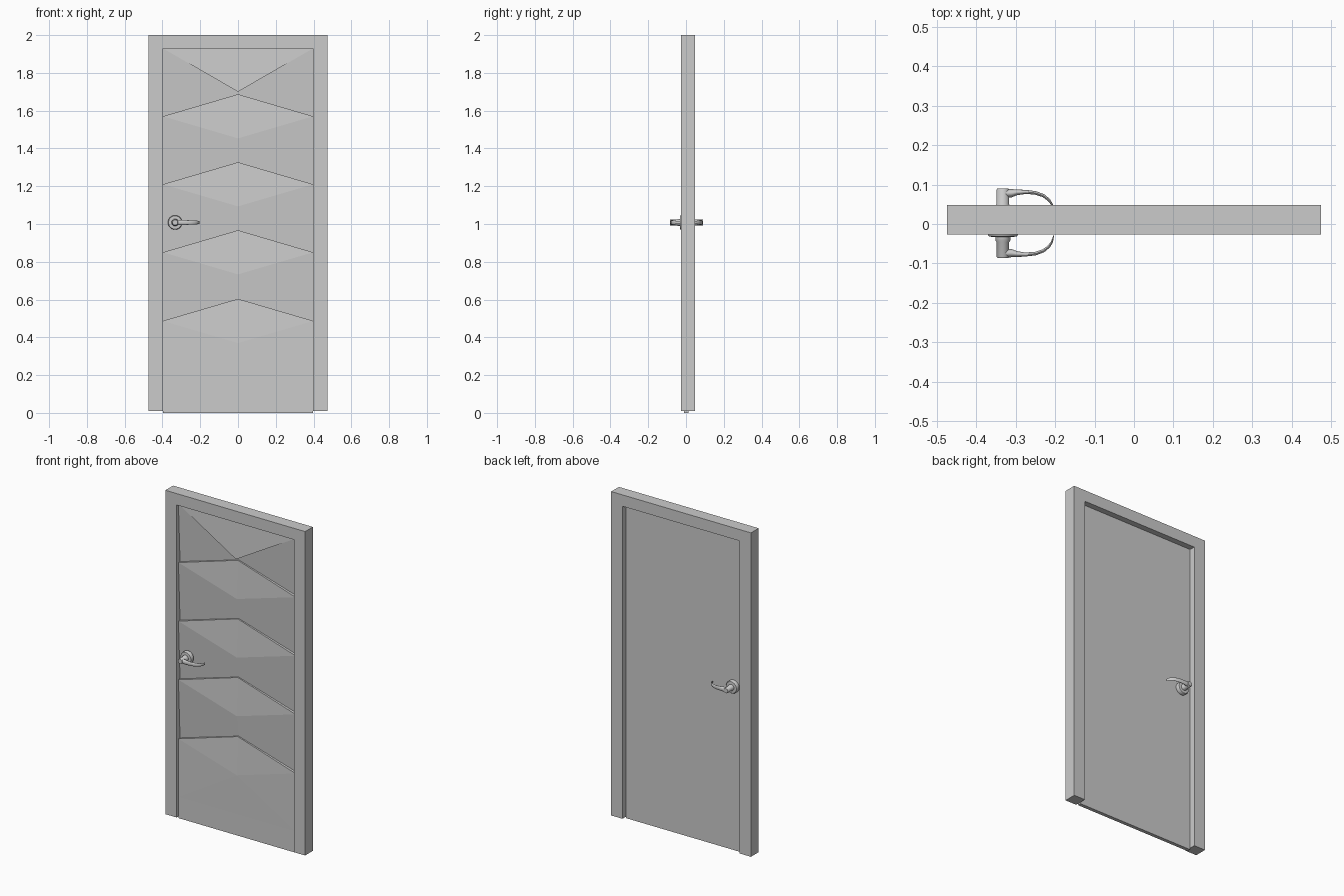
import bpy, bmesh, math
from mathutils import Vector

if "Cube" in bpy.data.objects:
    bpy.data.objects.remove(bpy.data.objects["Cube"])


def finish(bm, name, smooth=False):
    bmesh.ops.remove_doubles(bm, verts=bm.verts, dist=1e-5)
    bmesh.ops.recalc_face_normals(bm, faces=bm.faces)
    me = bpy.data.meshes.new(name)
    bm.to_mesh(me)
    bm.free()
    ob = bpy.data.objects.new(name, me)
    bpy.context.collection.objects.link(ob)
    if smooth:
        bpy.ops.object.select_all(action='DESELECT')
        ob.select_set(True)
        bpy.context.view_layer.objects.active = ob
        bpy.ops.object.shade_smooth_by_angle(angle=math.radians(40))
    return ob


def face(bm, *pts):
    return bm.faces.new([bm.verts.new(p) for p in pts])


# Door frame: U-shaped outline extruded in depth
bm = bmesh.new()
outline = [(-.475, .01), (-.475, 2), (.475, 2), (.475, .01),
           (.398, .01), (.398, 1.93), (-.398, 1.93), (-.398, .01)]
f = face(bm, *[(x, -.027, z) for x, z in outline])
ext = bmesh.ops.extrude_face_region(bm, geom=[f], use_keep_orig=True)
bmesh.ops.translate(bm, vec=(0, .075, 0),
                    verts=[g for g in ext['geom'] if isinstance(g, bmesh.types.BMVert)])
finish(bm, "door_frame")

# Door leaf: faceted front with stepped diamonds, plain back
W, HALF = .398, .117
FLUSH, DEEP, BACK = -.010, .006, .012
TOP, RAIL = 1.93, .13
centres = [1.57, 1.21, .85, .487]
bm = bmesh.new()
for zc in centres:
    face(bm, (-W, FLUSH, zc), (0, FLUSH - .002, zc - HALF), (0, -.002, zc + HALF))
    face(bm, (W, FLUSH, zc), (0, FLUSH - .002, zc - HALF), (0, -.002, zc + HALF))
apex = (0, -.02, 1.70)
face(bm, (-W, FLUSH, TOP), apex, (W, FLUSH, TOP))
low = (0, FLUSH - .002, centres[-1] - HALF)
face(bm, (-W, FLUSH, RAIL), (W, FLUSH, RAIL), low)
face(bm, (-W, FLUSH, 0), (W, FLUSH, 0), (W, FLUSH, RAIL), (-W, FLUSH, RAIL))
face(bm, (-W, BACK, 0), (W, BACK, 0), (W, BACK, TOP), (-W, BACK, TOP))
for z in (0, TOP):
    face(bm, (-W, FLUSH, z), (W, FLUSH, z), (W, BACK, z), (-W, BACK, z))
for x in (-W, W):
    edge = [(x, BACK, TOP), (x, FLUSH, TOP)]
    upper_e, upper_c = (x, FLUSH, TOP), (0, 0, 1.70)
    face(bm, upper_e, apex, upper_c)                      # ledge under top facet
    for zc in centres:
        e_in, c_in = (x, DEEP, zc), (0, DEEP, zc + HALF)
        face(bm, upper_e, upper_c, c_in, e_in)            # sloping side facet
        face(bm, e_in, c_in, (0, -.002, zc + HALF), (x, FLUSH, zc))  # ledge
        edge += [e_in, (x, FLUSH, zc)]
        upper_e, upper_c = (x, FLUSH, zc), (0, FLUSH - .002, zc - HALF)
    face(bm, upper_e, upper_c, (x, FLUSH, RAIL))
    face(bm, *edge, (x, FLUSH, RAIL), (x, FLUSH, 0), (x, BACK, 0))
finish(bm, "door_leaf")

# Handles: the same parts on both sides, mirrored about the leaf's mid plane
HX, HZ, MID = -.333, 1.008, .002


def side_y(y, back):
    return 2 * MID - y if back else y


def turned(name, profile, back, n=32):
    """Revolve (radius, y) points around the handle's axis."""
    bm = bmesh.new()
    rings = [[bm.verts.new((HX + r * math.cos(2 * math.pi * i / n), side_y(y, back),
                            HZ + r * math.sin(2 * math.pi * i / n))) for i in range(n)]
             for r, y in profile]
    loft(bm, rings)
    finish(bm, name, True)


def loft(bm, rings):
    for a, b in zip(rings, rings[1:]):
        for i in range(len(a)):
            j = (i + 1) % len(a)
            bm.faces.new((a[i], a[j], b[j], b[i]))
    bm.faces.new(rings[0])
    bm.faces.new(rings[-1])


# x, y, half thickness, half height along the lever
lever = [(-.335, -.074, .011, .014), (-.312, -.074, .0105, .014), (-.298, -.0765, .0075, .0135),
         (-.275, -.0775, .005, .0125), (-.25, -.075, .0045, .0115), (-.23, -.068, .004, .0105),
         (-.216, -.057, .0035, .0095), (-.208, -.045, .0025, .0085), (-.204, -.029, .001, .007)]

for back, label in ((False, "front"), (True, "back")):
    turned(label + "_handle_rose",
           [(.038, -.009), (.038, -.028), (.035, -.032), (.022, -.033)], back)
    turned(label + "_handle_neck",
           [(.019, -.031), (.019, -.042), (.016, -.046), (.016, -.083), (.014, -.086)], back)
    bm = bmesh.new()
    rings = []
    for k, (x, y, t, h) in enumerate(lever):
        p, q = lever[max(k - 1, 0)], lever[min(k + 1, len(lever) - 1)]
        d = Vector((q[0] - p[0], q[1] - p[1])).normalized()
        ring = []
        for i in range(20):
            a = 2 * math.pi * i / 20
            o = t * math.cos(a)
            ring.append(bm.verts.new((x - d.y * o, side_y(y + d.x * o, back),
                                      HZ + h * math.sin(a))))
        rings.append(ring)
    loft(bm, rings)
    finish(bm, label + "_handle_lever", True)
